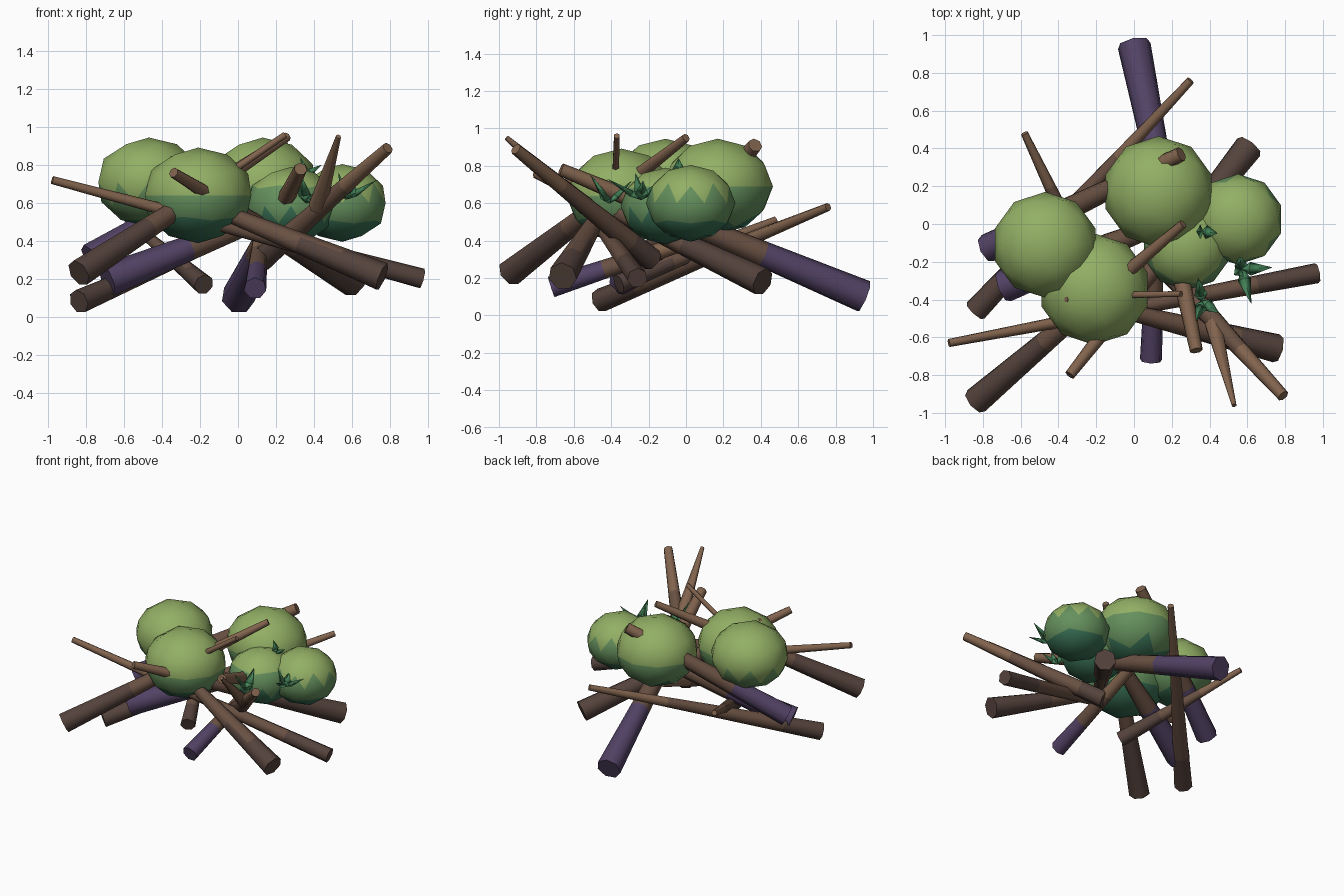
import bpy, bmesh
from mathutils import Vector, Matrix

if "Cube" in bpy.data.objects:
    bpy.data.objects.remove(bpy.data.objects["Cube"])


def material(name, rgb):
    m = bpy.data.materials.new(name)
    m.diffuse_color = (*rgb, 1)
    m.use_nodes = True
    m.node_tree.nodes["Principled BSDF"].inputs["Base Color"].default_value = m.diffuse_color
    return m


BARK = [material("dark_bark", (0.09, 0.055, 0.045)),
        material("bark", (0.14, 0.08, 0.055)),
        material("light_bark", (0.22, 0.125, 0.075)),
        material("purple_bark", (0.085, 0.055, 0.13))]
GREEN = [material("deep_green", (0.04, 0.16, 0.09)),
         material("mid_green", (0.13, 0.28, 0.11)),
         material("light_green", (0.29, 0.43, 0.13))]
LEAF = material("leaf_green", (0.06, 0.23, 0.10))


def finish(name, bm, mats):
    bmesh.ops.recalc_face_normals(bm, faces=bm.faces)
    me = bpy.data.meshes.new(name)
    bm.to_mesh(me)
    bm.free()
    for m in mats:
        me.materials.append(m)
    ob = bpy.data.objects.new(name, me)
    bpy.context.collection.objects.link(ob)
    return ob


def tube(name, a, b, ra, rb, mats, rings=1, sides=7, pick=None, width=1.0):
    """Tapered stick from a to b; pick(t) chooses the material index."""
    a, b = Vector(a), Vector(b)
    rot = (b - a).to_track_quat('Z', 'Y').to_matrix().to_4x4()
    length = (b - a).length
    bm = bmesh.new()
    bmesh.ops.create_cone(bm, cap_ends=True, segments=sides, radius1=ra,
                          radius2=rb, depth=length)
    if rings > 1:
        long_edges = [e for e in bm.edges
                      if abs(e.verts[0].co.z - e.verts[1].co.z) > length / 2]
        bmesh.ops.subdivide_edges(bm, edges=long_edges, cuts=rings - 1)
    for f in bm.faces:
        t = f.calc_center_median().z / length + 0.5
        f.material_index = pick(t) if pick else 0
        f.smooth = len(f.verts) == 4
    bm.transform(Matrix.Translation((a + b) / 2) @ rot @ Matrix.Diagonal((1, width, 1, 1)))
    ob = finish(name, bm, mats)
    bm2 = bmesh.new()
    bm2.from_mesh(ob.data)
    for e in bm2.edges:      # keep the cut ends crisp
        e.smooth = all(f.smooth for f in e.link_faces)
    bm2.to_mesh(ob.data)
    bm2.free()


# long branches: thick low end, thin high end, radii, purple stretch
branches = [
    ((0.00, 0.95, 0.10), (0.33, -0.67, 0.78), 0.090, 0.035, True),
    ((0.61, 0.41, 0.18), (-0.34, -0.80, 0.76), 0.078, 0.028, False),
    ((0.97, -0.26, 0.20), (-0.98, -0.63, 0.72), 0.055, 0.022, False),
    ((0.76, -0.66, 0.21), (-0.54, -0.34, 0.74), 0.078, 0.020, False),
    ((-0.84, -0.94, 0.23), (0.26, 0.00, 0.95), 0.075, 0.024, False),
    ((-0.84, -0.46, 0.08), (0.30, 0.76, 0.58), 0.065, 0.022, False),
    ((-0.69, -0.33, 0.19), (0.60, 0.18, 0.70), 0.090, 0.025, True),
    ((-0.78, -0.13, 0.31), (0.25, 0.37, 0.91), 0.078, 0.040, True),
    ((0.09, -0.72, 0.15), (0.12, 0.12, 0.43), 0.060, 0.040, True),
    ((-0.18, -0.36, 0.17), (-0.58, 0.48, 0.51), 0.055, 0.020, False),
    ((0.12, -0.18, 0.30), (0.79, -0.91, 0.89), 0.065, 0.032, False),
]
for i, (a, b, ra, rb, purple) in enumerate(branches):
    def shade(t, purple=purple):
        if purple and t < 0.34:
            return 3
        return 0 if t < 0.25 else 1 if t < 0.7 else 2
    tube(f"branch_{i + 1}", a, b, ra, rb, BARK, rings=6, pick=shade)

# small twigs
twigs = [((0.42, -0.53, 0.58), (0.53, -0.96, 0.95), 0.05, 0.014),
         ((-0.25, -0.38, 0.62), (0.25, -0.37, 0.96), 0.022, 0.017),
         ((-0.2, -0.4, 0.65), (-0.36, -0.40, 0.84), 0.03, 0.015)]
for i, (a, b, ra, rb) in enumerate(twigs):
    tube(f"twig_{i + 1}", a, b, ra, rb, BARK, sides=6, pick=lambda t: 2)

# foliage balls: low-poly flattened spheres, darker underneath
balls = [((-0.47, -0.11, 0.71), 0.28, 0.235),
         ((-0.21, -0.345, 0.64), 0.295, 0.252),
         ((0.13, 0.17, 0.69), 0.295, 0.255),
         ((0.28, -0.11, 0.585), 0.24, 0.205),
         ((0.55, 0.025, 0.60), 0.24, 0.205)]
for i, (c, r, rz) in enumerate(balls):
    bm = bmesh.new()
    bmesh.ops.create_icosphere(bm, subdivisions=2, radius=1.0)
    for f in bm.faces:
        f.smooth = True
        z = f.calc_center_median().z * rz + c[2]
        f.material_index = 0 if z < 0.52 else 1 if z < 0.66 else 2
    bm.transform(Matrix.Translation(c) @ Matrix.Diagonal((r, r, rz, 1)))
    finish(f"foliage_ball_{i + 1}", bm, GREEN)

# leaf sprouts: root, then tips of flattened diamond spikes
sprouts = [((0.36, -0.41, 0.60), [(0.34, -0.29, 0.72), (0.45, -0.47, 0.68), (0.33, -0.51, 0.75)]),
           ((0.57, -0.24, 0.62), [(0.56, -0.17, 0.70), (0.73, -0.23, 0.72),
                                  (0.62, -0.42, 0.73), (0.53, -0.27, 0.76)]),
           ((0.36, -0.04, 0.75), [(0.44, -0.05, 0.80), (0.33, -0.04, 0.84)])]
for i, (root, tips) in enumerate(sprouts):
    for j, tip in enumerate(tips):
        r, t = Vector(root), Vector(tip)
        mid = r.lerp(t, 0.3)
        tube(f"leaf_{i + 1}_{j + 1}", mid, t, 0.036, 0.001, [LEAF], sides=4, width=0.5)
        tube(f"leaf_base_{i + 1}_{j + 1}", mid, r, 0.036, 0.006, [LEAF], sides=4, width=0.5)
